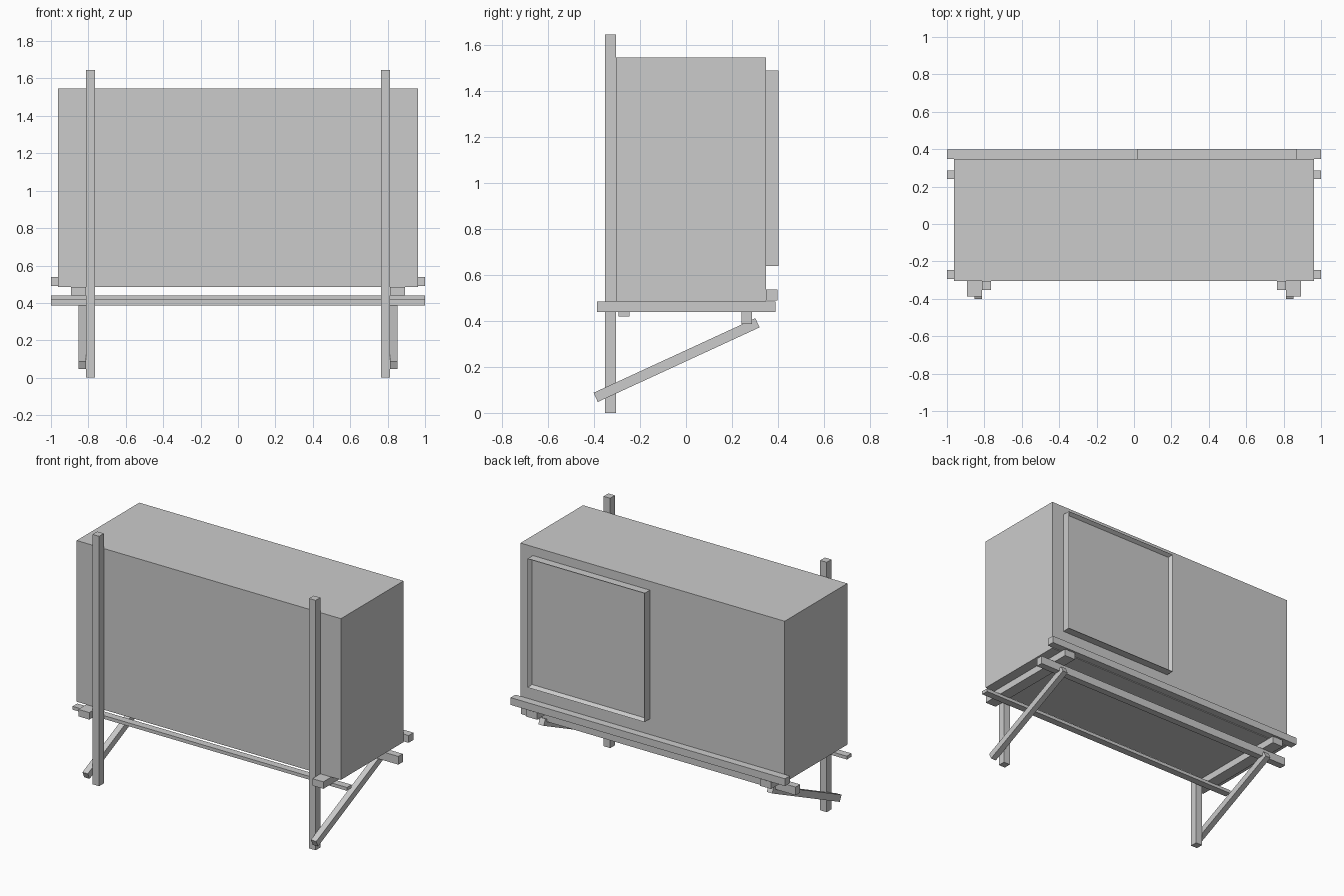
import bpy, bmesh, math
from mathutils import Vector, Matrix

if "Cube" in bpy.data.objects:
    bpy.data.objects.remove(bpy.data.objects["Cube"])


def box(name, x, y, z, inset_back=None):
    """Box from (min, max) ranges; optionally recess its +y face."""
    lo, hi = Vector((x[0], y[0], z[0])), Vector((x[1], y[1], z[1]))
    bm = bmesh.new()
    bmesh.ops.create_cube(bm, size=1)
    bmesh.ops.scale(bm, vec=hi - lo, verts=bm.verts)
    bmesh.ops.translate(bm, vec=(lo + hi) / 2, verts=bm.verts)
    if inset_back:
        width, depth = inset_back
        bm.normal_update()
        face = max(bm.faces, key=lambda f: f.calc_center_median().y)
        bmesh.ops.inset_region(bm, faces=[face], thickness=width)
        bmesh.ops.translate(bm, vec=(0, -depth, 0), verts=face.verts)
    mesh = bpy.data.meshes.new(name)
    bm.to_mesh(mesh)
    bm.free()
    obj = bpy.data.objects.new(name, mesh)
    bpy.context.collection.objects.link(obj)
    return obj


# Main board body
box("body", (-0.963, 0.963), (-0.304, 0.348), (0.485, 1.547))

# Framed panel on the back
box("back_panel", (0.02, 0.872), (0.348, 0.402), (0.64, 1.489), inset_back=(0.02, 0.025))

# Rails running the full width
box("back_rail", (-1, 1), (0.348, 0.398), (0.49, 0.538))
box("rear_cross_beam", (-1, 1), (0.241, 0.287), (0.387, 0.441))
box("front_cross_beam", (-1, 1), (-0.294, -0.246), (0.419, 0.441))

# Posts, side beams and diagonal braces on both sides
brace_a, brace_b = Vector((0, -0.393, 0.0675)), Vector((0, 0.311, 0.392))
brace = brace_b - brace_a
for side, label in ((-1, "left"), (1, "right")):
    def span(a, b):
        return tuple(sorted((side * a, side * b)))

    box(f"{label}_post", span(0.765, 0.813), (-0.353, -0.304), (0, 1.646))
    box(f"{label}_side_beam", span(0.813, 0.893), (-0.387, 0.39), (0.439, 0.485))

    half = brace.length / 2
    b = box(f"{label}_brace", span(0.813, 0.852), (-half, half), (-0.022, 0.022))
    b.data.transform(Matrix.Translation((brace_a + brace_b) / 2)
                     @ Matrix.Rotation(math.atan2(brace.z, brace.y), 4, 'X'))
